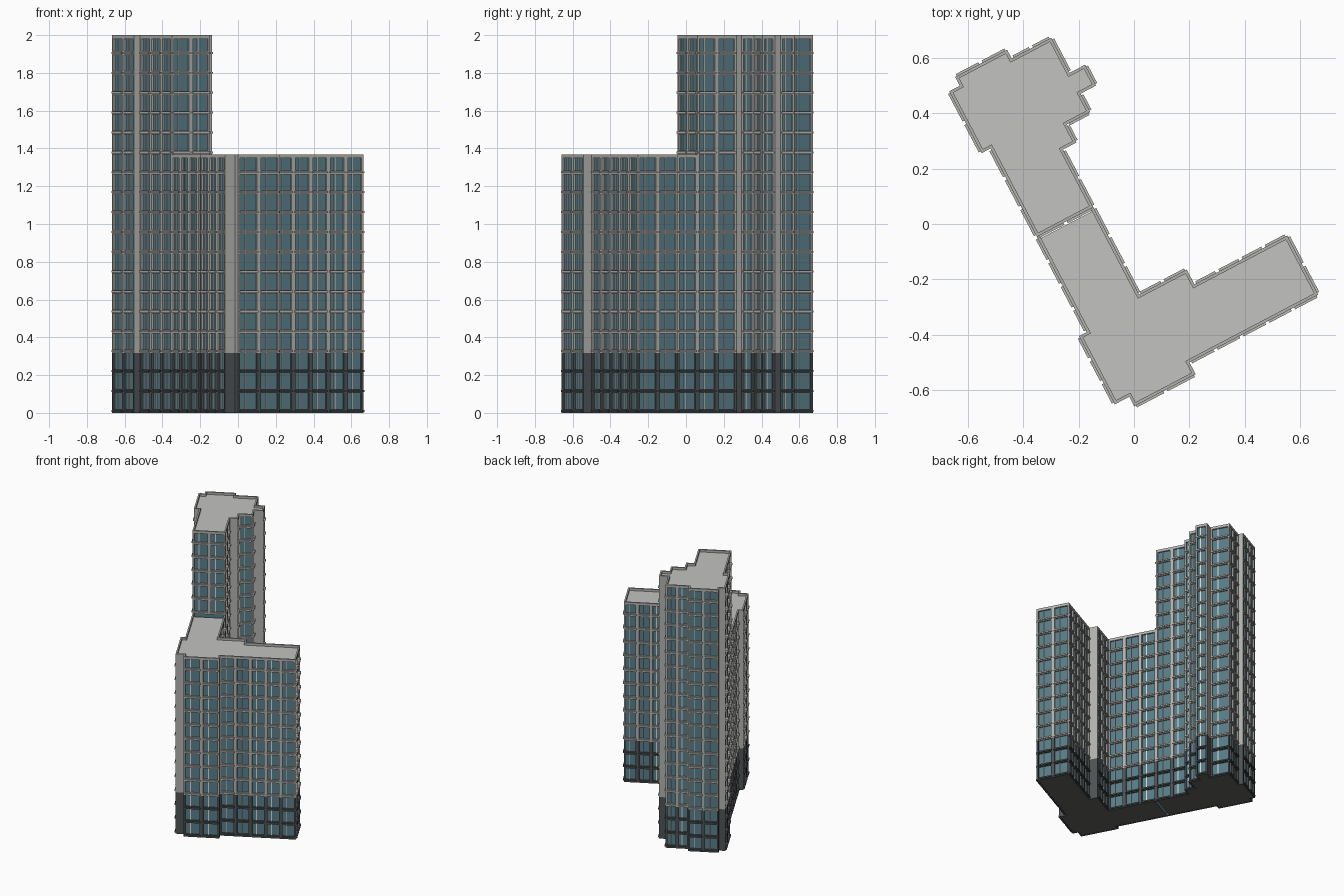
import bpy, bmesh, math
from mathutils import Matrix

if "Cube" in bpy.data.objects:
    bpy.data.objects.remove(bpy.data.objects["Cube"])

TURN = Matrix.Rotation(math.radians(27.7), 4, 'Z')
FLOOR = 2 / 19          # storey height
PODIUM = 3              # dark storeys at the base
DEPTH = 0.011           # glass recess behind the wall face
BAND = 0.02             # height of the band at each storey


def material(name, rgb):
    m = bpy.data.materials.new(name)
    m.diffuse_color = (*rgb, 1)
    m.use_nodes = True
    m.node_tree.nodes["Principled BSDF"].inputs["Base Color"].default_value = m.diffuse_color
    return m


WALL = material("light wall", (0.44, 0.44, 0.42))
DARK = material("dark podium wall", (0.075, 0.085, 0.09))
GLASS = material("teal glass", (0.095, 0.20, 0.24))
ROOF = material("roof grey", (0.54, 0.55, 0.53))
LEDGE = material("pale ledge", (0.50, 0.48, 0.45))
FRAME = material("white frame", (0.68, 0.69, 0.68))
BASE = material("underside grey", (0.12, 0.115, 0.11))

# Footprints in the building's own axes, counter-clockwise
tower = [(-0.332, 0.122), (-0.102, 0.122), (-0.102, 0.357), (-0.047, 0.357),
         (-0.047, 0.431), (0.048, 0.431), (0.048, 0.506), (0.111, 0.506),
         (0.111, 0.591), (0.048, 0.591), (0.048, 0.734), (-0.113, 0.734),
         (-0.113, 0.770), (-0.325, 0.770), (-0.325, 0.734), (-0.368, 0.734),
         (-0.368, 0.482), (-0.332, 0.482)]
wing = [(-0.102, 0.122), (-0.332, 0.122), (-0.332, -0.266), (-0.364, -0.266),
        (-0.364, -0.544), (-0.305, -0.544), (-0.305, -0.583), (-0.055, -0.583),
        (-0.055, -0.535), (0.470, -0.535), (0.470, -0.294), (0.092, -0.294),
        (0.092, -0.234), (-0.102, -0.234)]


def finish(bm, name, mats):
    bmesh.ops.recalc_face_normals(bm, faces=bm.faces)
    me = bpy.data.meshes.new(name)
    bm.to_mesh(me)
    bm.free()
    for m in mats:
        me.materials.append(m)
    ob = bpy.data.objects.new(name, me)
    ob.matrix_world = TURN
    bpy.context.collection.objects.link(ob)


def edge_data(pts, i):
    a, b = pts[i], pts[(i + 1) % len(pts)]
    length = math.dist(a, b)
    t = ((b[0] - a[0]) / length, (b[1] - a[1]) / length)
    return a, t, (t[1], -t[0]), length


def make_core(name, pts, height):
    """Glass prism behind the walls, capped by the roof."""
    bm = bmesh.new()
    ring = []
    for i, p in enumerate(pts):
        n0, n1 = edge_data(pts, i - 1)[2], edge_data(pts, i)[2]
        ring.append((p[0] - DEPTH * (n0[0] + n1[0]), p[1] - DEPTH * (n0[1] + n1[1])))
    low = [bm.verts.new((x, y, 0.002)) for x, y in ring]
    top = [bm.verts.new((x, y, height - 0.018)) for x, y in ring]
    for i in range(len(ring)):
        j = (i + 1) % len(ring)
        bm.faces.new((low[i], low[j], top[j], top[i]))
    bm.faces.new(top).material_index = 1
    bm.faces.new(low[::-1]).material_index = 2
    finish(bm, name, (GLASS, ROOF, BASE))


def make_facade(name, pts, floors, shared_floor):
    """Piers, bands, ledges and frames; edge 0 is shared with the other block."""
    parts = {k: bmesh.new() for k in ("walls", "ledges", "window_frames")}

    def box(part, edge, t0, t1, n0, n1, z0, z1, dark=False):
        a, t, n, _ = edge
        bm = parts[part]
        vs = [[bm.verts.new((a[0] + t[0] * u + n[0] * w, a[1] + t[1] * u + n[1] * w, z))
               for u, w in ((t0, n0), (t1, n0), (t1, n1), (t0, n1))] for z in (z0, z1)]
        faces = [vs[0][::-1], vs[1]]
        faces += [[vs[0][k], vs[0][(k + 1) % 4], vs[1][(k + 1) % 4], vs[1][k]] for k in range(4)]
        for f in faces:
            bm.faces.new(f).material_index = int(dark)

    height, split = floors * FLOOR, PODIUM * FLOOR
    for i in range(len(pts)):
        edge = edge_data(pts, i)
        length, nxt = edge[3], edge_data(pts, (i + 1) % len(pts))
        first = shared_floor if i == 0 else 0
        if first >= floors:
            continue
        concave = edge[1][0] * nxt[1][1] - edge[1][1] * nxt[1][0] < 0
        end = length + (DEPTH if concave else 0)
        spans = [(first * FLOOR, height, False)] if first else [(0, split, True), (split, height, False)]
        # short returns are blank walls
        if length < 0.066:
            for z0, z1, dark in spans:
                box("walls", edge, 0, end, -DEPTH, 0, z0, z1, dark)
            continue
        bays = max(1, round(length / 0.105))
        pitch = length / bays
        # piers between bays and at the corners
        for b in range(bays + 1):
            u0 = max(0, b * pitch - 0.012)
            u1 = end if b == bays else b * pitch + 0.012
            for z0, z1, dark in spans:
                box("walls", edge, u0, u1, -DEPTH, 0, z0, z1, dark)
        # roof parapet
        box("walls", edge, 0, end, -DEPTH, 0, height - BAND, height)
        for f in range(first, floors):
            z, dark = f * FLOOR, f < PODIUM
            top = z + FLOOR - (BAND if f == floors - 1 else 0)
            box("walls", edge, 0, end, -DEPTH, 0, z, z + BAND, dark)
            for b in range(bays):
                u0, u1 = b * pitch + 0.012, (b + 1) * pitch - 0.012
                # projecting sill ledge and a slim mullion
                box("ledges", edge, u0 - 0.005, u1 + 0.005, -0.002, 0.008,
                    z + 0.006, z + 0.016, dark)
                m = u0 + (u1 - u0) * 0.36
                box("window_frames", edge, m - 0.0025, m + 0.0025, -DEPTH - 0.001, -0.005,
                    z + BAND, top)
    finish(parts["walls"], name + "_walls", (WALL, DARK))
    finish(parts["ledges"], name + "_ledges", (LEDGE, DARK))
    finish(parts["window_frames"], name + "_window_frames", (FRAME,))


# Tall block, then the lower angled wing
for name, pts, floors, shared in (("tower", tower, 19, 13), ("wing", wing, 13, 13)):
    make_core(name + "_glass_core", pts, floors * FLOOR)
    make_facade(name, pts, floors, shared)
